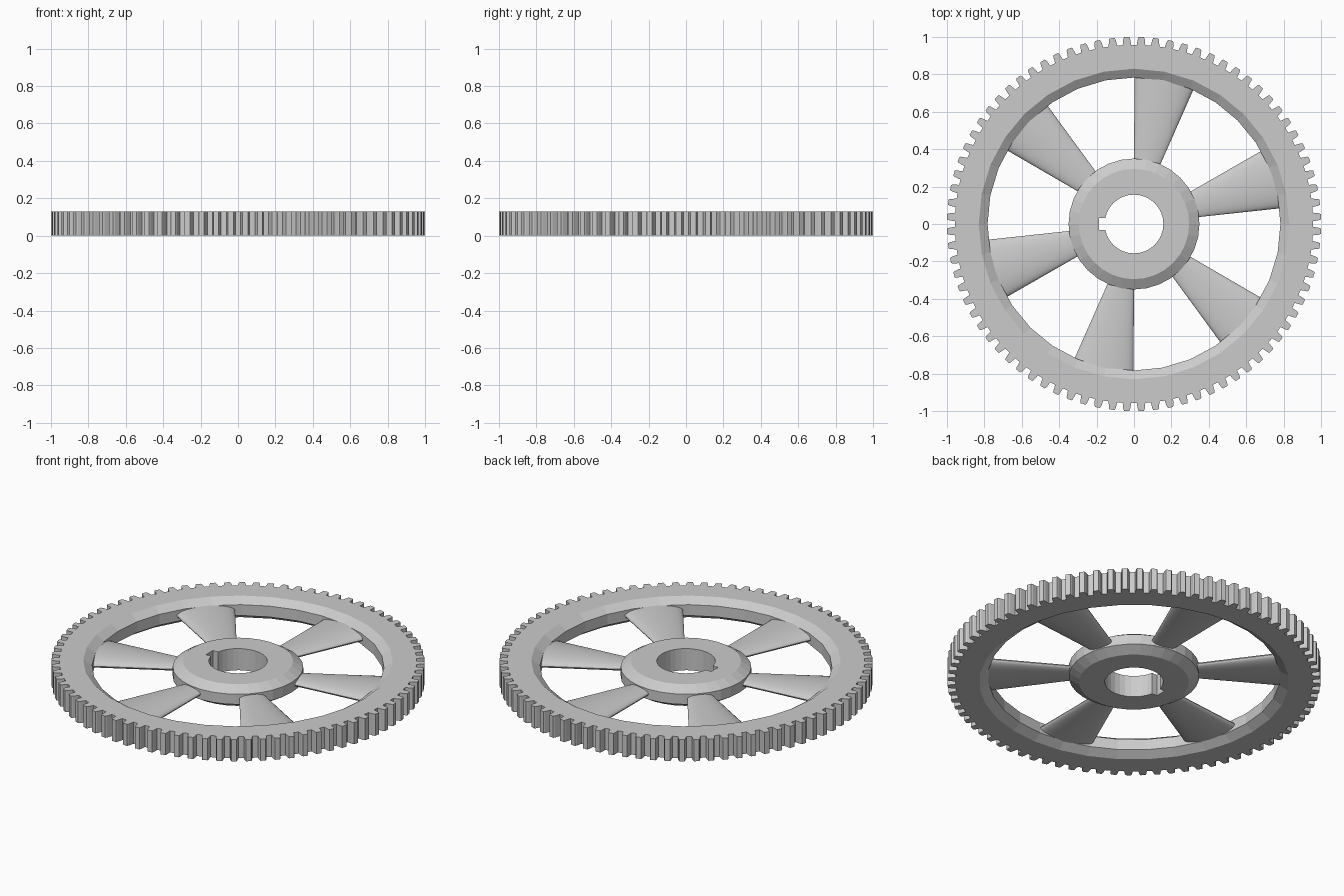
import bpy, bmesh
from math import cos, sin, pi, radians

if "Cube" in bpy.data.objects:
    bpy.data.objects.remove(bpy.data.objects["Cube"])

H = 0.128          # overall thickness
TEETH = 80
SPOKES = 6


def polar(r, a, z):
    return (r * cos(a), r * sin(a), z)


def loft(name, rings):
    """Closed solid from a stack of equal-length rings, capped at both ends."""
    bm = bmesh.new()
    loops = [[bm.verts.new(p) for p in ring] for ring in rings]
    n = len(loops[0])
    for lo, hi in zip(loops, loops[1:]):
        for i in range(n):
            j = (i + 1) % n
            bm.faces.new((lo[i], lo[j], hi[j], hi[i]))
    bm.faces.new(loops[0][::-1])
    bm.faces.new(loops[-1])
    bmesh.ops.recalc_face_normals(bm, faces=bm.faces)
    mesh = bpy.data.meshes.new(name)
    bm.to_mesh(mesh)
    bm.free()
    ob = bpy.data.objects.new(name, mesh)
    bpy.context.collection.objects.link(ob)
    return ob


def lathe(name, profile, sides=32):
    return loft(name, [[polar(r, 2 * pi * i / sides, z) for i in range(sides)]
                       for r, z in profile])


def cut(ob, cutter):
    """Subtract the cutter, then remove it."""
    cutter.hide_render = True
    mod = ob.modifiers.new("cut", 'BOOLEAN')
    mod.operation = 'DIFFERENCE'
    mod.solver = 'EXACT'
    mod.object = cutter
    bpy.context.view_layer.objects.active = ob
    bpy.ops.object.modifier_apply(modifier=mod.name)
    bpy.data.objects.remove(cutter)


# Toothed rim: extruded outline with a chamfered opening
outline = []
for t in range(TEETH):
    a = 2 * pi * (t + 0.5) / TEETH
    for r, da in ((0.958, -0.024), (0.99, -0.0185), (1.0, -0.014),
                  (1.0, 0.014), (0.99, 0.0185), (0.958, 0.024)):
        outline.append((r, a + da))
rim = loft("toothed_rim", [[polar(r, a, z) for r, a in outline] for z in (0, H)])
cut(rim, lathe("rim_cutter", [(0.845, -0.01), (0.783, 0.032),
                              (0.783, H - 0.032), (0.845, H + 0.01)]))

# Hub: chamfered disc with a keyed bore
hub = lathe("hub", [(0.295, 0), (0.35, 0.034), (0.35, H - 0.034), (0.295, H)])
cut(hub, lathe("bore_cutter", [(0.157, -0.1), (0.157, H + 0.1)]))
key = [(-0.187, -0.032), (-0.1, -0.032), (-0.1, 0.032), (-0.187, 0.032)]
cut(hub, loft("key_cutter", [[(x, y, z) for x, y in key] for z in (-0.1, H + 0.1)]))

# Spokes: elliptical sections widening outwards
SIDES = 32
for k in range(SPOKES):
    rings = []
    for r, thick in ((0.31, 0.023), (0.79, 0.034)):
        w = r * 0.21
        rings.append([(r, w * cos(2 * pi * i / SIDES),
                       H / 2 + thick * sin(2 * pi * i / SIDES))
                      for i in range(SIDES)])
    spoke = loft(f"spoke_{k + 1}", rings)
    spoke.rotation_euler.z = radians(18 + 60 * k)
    bpy.ops.object.select_all(action='DESELECT')
    spoke.select_set(True)
    bpy.context.view_layer.objects.active = spoke
    bpy.ops.object.shade_smooth_by_angle(angle=radians(40))
